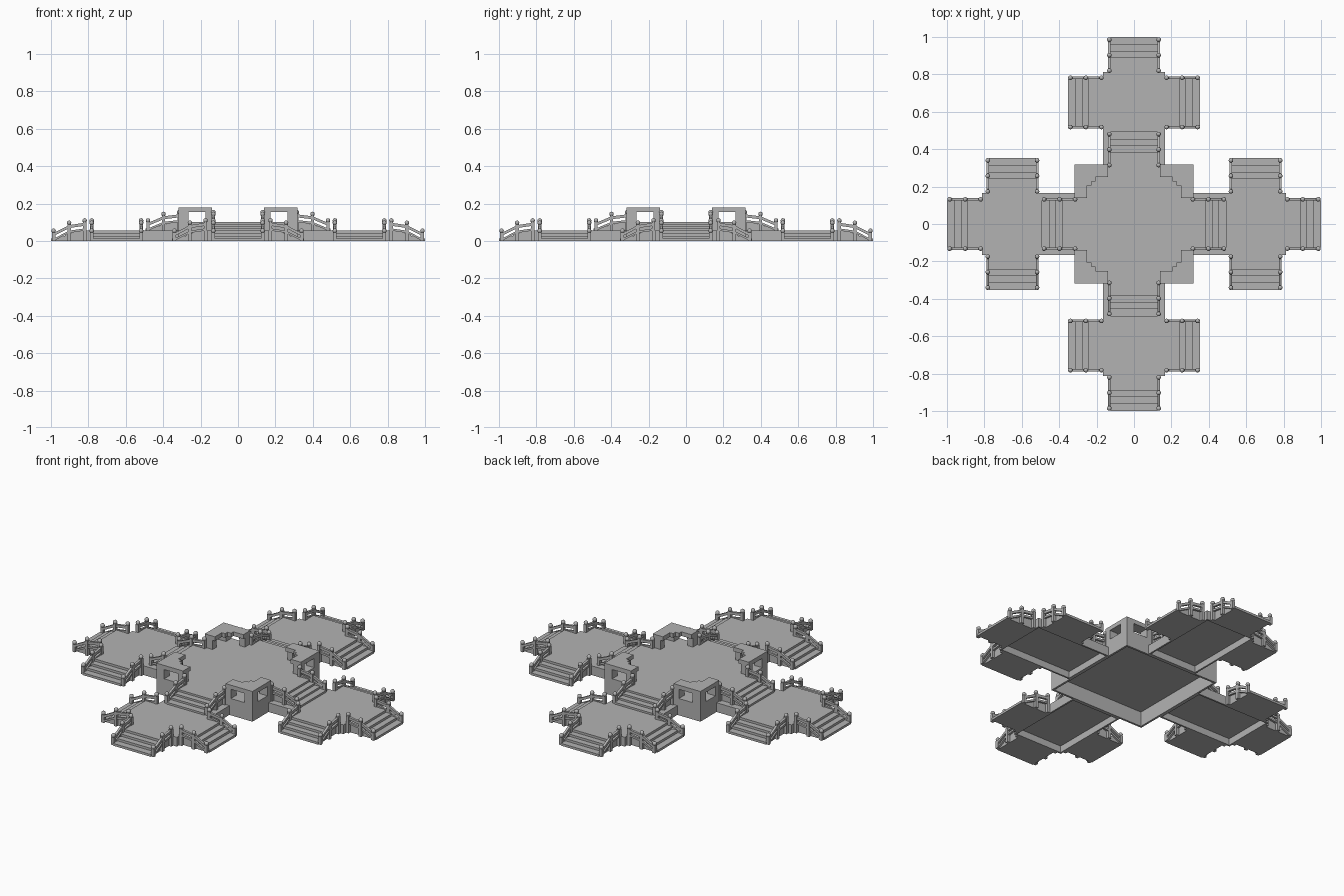
import bpy, bmesh, math
from mathutils import Matrix, Vector

if "Cube" in bpy.data.objects:
    bpy.data.objects.remove(bpy.data.objects["Cube"])

stone = bpy.data.materials.new("grey stone")
stone.use_nodes = True
grey = (0.45, 0.45, 0.45, 1)
stone.diffuse_color = grey
stone.node_tree.nodes["Principled BSDF"].inputs["Base Color"].default_value = grey

QUARTERS = [Matrix.Rotation(i * math.pi / 2, 4, 'Z') for i in range(4)]
GROUND, TERRACE, FLOOR = 0.0, 0.055, 0.10
RUN, HALF = 0.19, 0.125      # stair length and half width


def box(bm, x, y, z, m=Matrix()):
    """Axis-aligned box from three (low, high) ranges."""
    size = Vector((x[1] - x[0], y[1] - y[0], z[1] - z[0]))
    mid = Vector((sum(x), sum(y), sum(z))) / 2
    scale = Matrix.Diagonal(size).to_4x4()
    bmesh.ops.create_cube(bm, size=1, matrix=m @ Matrix.Translation(mid) @ scale)


def prism(bm, outline, y, m):
    """Extrude an x-z outline between two y positions."""
    face = bm.faces.new([bm.verts.new(m @ Vector((px, y[0], pz))) for px, pz in outline])
    ext = bmesh.ops.extrude_face_region(bm, geom=[face], use_keep_orig=True)["geom"]
    shift = m.to_3x3() @ Vector((0, y[1] - y[0], 0))
    bmesh.ops.translate(bm, vec=shift, verts=[v for v in ext if isinstance(v, bmesh.types.BMVert)])


def finish(bm, name, smooth=False):
    bmesh.ops.recalc_face_normals(bm, faces=bm.faces)
    mesh = bpy.data.meshes.new(name)
    bm.to_mesh(mesh)
    bm.free()
    mesh.materials.append(stone)
    obj = bpy.data.objects.new(name, mesh)
    bpy.context.collection.objects.link(obj)
    for p in mesh.polygons:
        p.use_smooth = smooth


def stair(name, m, top, bottom, base):
    """Stair descending along local +x, with a railing on both sides."""
    # Treads
    edges = [0.08, 0.115, 0.15, RUN]
    drop = (top - bottom) / len(edges)
    outline, x = [(0, base), (0, top)], 0
    for i, edge in enumerate(edges):
        z = top - drop * i
        if i:
            outline.append((x, z))
        outline.append((edge, z))
        x = edge
    outline.append((RUN, base))
    bm = bmesh.new()
    prism(bm, outline, (-HALF, HALF), m)
    finish(bm, name + "_steps")

    # Posts, handrails and stringers
    bm, balls = bmesh.new(), bmesh.new()
    posts = [(0.01, top), (0.093, top - drop * 0.9), (0.176, bottom)]
    for side in (-1, 1):
        y = side * (HALF + 0.007)
        for px, pz in posts:
            box(bm, (px - 0.009, px + 0.009), (y - 0.009, y + 0.009), (bottom, pz + 0.046), m)
            bmesh.ops.create_uvsphere(balls, u_segments=10, v_segments=6, radius=0.0125,
                                      matrix=m @ Matrix.Translation((px, y, pz + 0.054)))
        for (ax, az), (bx, bz) in zip(posts, posts[1:]):
            for low, high, w in ((0.026, 0.042, 0.007), (0, 0.012, 0.006)):
                prism(bm, [(ax, az + low), (ax, az + high), (bx, bz + high), (bx, bz + low)],
                      (y - w, y + w), m)
    finish(bm, name + "_railing")
    finish(balls, name + "_post_balls", True)


def skirted_slab(name, x, y, top, thick, wall, m=Matrix()):
    """Floor slab on a hollow rim that reaches the ground."""
    bm = bmesh.new()
    box(bm, x, y, (top - thick, top), m)
    low = (GROUND, top - thick)
    for a, b in ((x[0], x[0] + wall), (x[1] - wall, x[1])):
        box(bm, (a, b), y, low, m)
    for a, b in ((y[0], y[0] + wall), (y[1] - wall, y[1])):
        box(bm, (x[0] + wall, x[1] - wall), (a, b), low, m)
    finish(bm, name)


# Raised central floor
S = 0.317
skirted_slab("central_floor", (-S, S), (-S, S), FLOOR, 0.012, 0.012)

# Corner shelters: L-shaped lintel on a pierced wall
for i, q in enumerate(QUARTERS):
    bm = bmesh.new()
    lintel, inner = (0.155, 0.18), 0.25
    box(bm, (inner, S), (0.14, S), lintel, q)
    box(bm, (0.14, inner), (inner, S), lintel, q)
    box(bm, (0.228, inner), (0.205, inner), lintel, q)
    box(bm, (0.205, 0.228), (0.228, inner), lintel, q)
    wall = (FLOOR, lintel[0])
    box(bm, (0.265, S), (0.265, S), wall, q)
    box(bm, (0.265, S), (0.14, 0.175), wall, q)
    box(bm, (0.14, 0.175), (0.265, S), wall, q)
    finish(bm, f"corner_shelter_{i + 1}")

# Four arms: terrace, inner stair, outer stair and two side stairs
for i, q in enumerate(QUARTERS):
    tag = f"_{i + 1}"
    skirted_slab("terrace" + tag, (S, 0.812), (-0.165, 0.165), TERRACE, 0.015, 0.01, q)
    stair("inner_stair" + tag, q @ Matrix.Translation((0.305, 0, 0)), FLOOR, TERRACE, TERRACE - 0.005)
    stair("outer_stair" + tag, q @ Matrix.Translation((0.81, 0, 0)), TERRACE, GROUND, GROUND)
    for side, label in ((1, "left"), (-1, "right")):
        m = q @ Matrix.Translation((0.65, side * 0.164, 0)) @ Matrix.Rotation(side * math.pi / 2, 4, 'Z')
        stair(f"{label}_side_stair{tag}", m, TERRACE, GROUND, GROUND)
